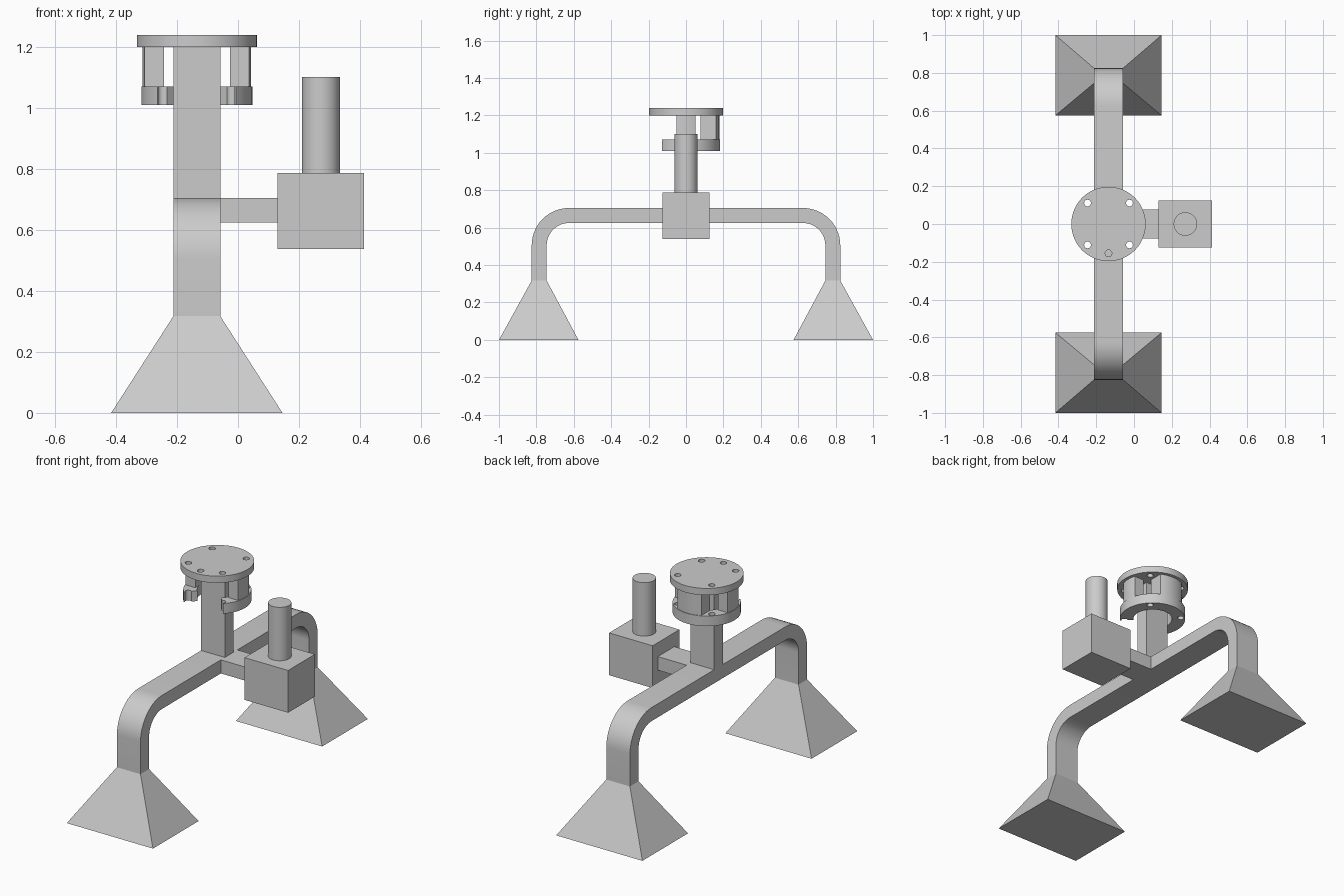
import bpy, bmesh
from math import sin, cos, radians, sqrt, atan2, degrees

if "Cube" in bpy.data.objects:
    bpy.data.objects.remove(bpy.data.objects["Cube"])

GREY = bpy.data.materials.new("light_grey")
GREY.use_nodes = True
GREY.diffuse_color = (0.6, 0.6, 0.6, 1)
GREY.node_tree.nodes["Principled BSDF"].inputs["Base Color"].default_value = (0.6, 0.6, 0.6, 1)

CX = -0.135      # centre line of the stand
HALF = 0.077     # half width of the flat bar


def arc(cx, cy, r, a0, a1, n):
    """Points along an arc, angles in degrees."""
    steps = [radians(a0 + (a1 - a0) * i / n) for i in range(n + 1)]
    return [(cx + r * cos(a), cy + r * sin(a)) for a in steps]


def finish(name, bm):
    bmesh.ops.recalc_face_normals(bm, faces=bm.faces[:])
    mesh = bpy.data.meshes.new(name)
    bm.to_mesh(mesh)
    bm.free()
    mesh.materials.append(GREY)
    obj = bpy.data.objects.new(name, mesh)
    bpy.context.collection.objects.link(obj)
    return obj


def prism(name, outline, lo, hi, axis="z"):
    """Extrude an outline: (x, y) along z, or (y, z) along x."""
    bm = bmesh.new()
    place = (lambda a, b: (a, b, lo)) if axis == "z" else (lambda a, b: (lo, a, b))
    face = bm.faces.new([bm.verts.new(place(a, b)) for a, b in outline])
    new = bmesh.ops.extrude_face_region(bm, geom=[face])["geom"]
    move = (0, 0, hi - lo) if axis == "z" else (hi - lo, 0, 0)
    bmesh.ops.translate(bm, vec=move, verts=[v for v in new if isinstance(v, bmesh.types.BMVert)])
    return finish(name, bm)


def box(name, x0, x1, y0, y1, z0, z1):
    return prism(name, [(x0, y0), (x1, y0), (x1, y1), (x0, y1)], z0, z1)


def cylinder(name, x, y, r, z0, z1, n=48):
    return prism(name, arc(x, y, r, 0, 360, n)[:-1], z0, z1)


def drill(obj, centres, r):
    """Cut vertical holes through a part."""
    for x, y in centres:
        cutter = cylinder("hole_cutter", x, y, r, 0.9, 1.4, 16)
        cutter.hide_render = True
        mod = obj.modifiers.new("hole", "BOOLEAN")
        mod.operation, mod.solver, mod.object = "DIFFERENCE", "EXACT", cutter
        bpy.context.view_layer.objects.active = obj
        bpy.ops.object.modifier_apply(modifier=mod.name)
        bpy.data.objects.remove(cutter)


def smooth(obj):
    bpy.ops.object.select_all(action="DESELECT")
    obj.select_set(True)
    bpy.context.view_layer.objects.active = obj
    bpy.ops.object.shade_smooth_by_angle(angle=radians(30))


# Bent bar: crossbeam and both legs in one profile
bend_y, bend_z, foot_z = 0.625, 0.505, 0.317
outline = [(0.825, foot_z)] + arc(bend_y, bend_z, 0.2, 0, 90, 14)
outline += arc(-bend_y, bend_z, 0.2, 90, 180, 14) + [(-0.825, foot_z), (-0.745, foot_z)]
outline += arc(-bend_y, bend_z, 0.12, 180, 90, 14)
outline += arc(bend_y, bend_z, 0.12, 90, 0, 14) + [(0.745, foot_z)]
smooth(prism("bent_bar", outline, CX - HALF, CX + HALF, "x"))

# Flared feet
for side, name in ((-1, "front_foot"), (1, "back_foot")):
    bm = bmesh.new()
    rings = []
    for z, hx, y0, y1 in ((0, 0.281, 0.575, 1.0), (foot_z, HALF, 0.745, 0.825)):
        corners = ((-hx, y0), (hx, y0), (hx, y1), (-hx, y1))
        rings.append([bm.verts.new((CX + x, side * y, z)) for x, y in corners])
    low, top = rings
    bm.faces.new(low)
    bm.faces.new(top)
    for i in range(4):
        j = (i + 1) % 4
        bm.faces.new((low[i], low[j], top[j], top[i]))
    finish(name, bm)

# Centre post, side arm and motor block
box("post", CX - HALF, CX + HALF, -0.04, 0.04, 0.7, 1.2)
box("side_arm", CX + HALF, 0.13, -HALF, HALF, 0.625, 0.705)
box("side_block", 0.13, 0.414, -0.125, 0.125, 0.538, 0.787)
smooth(cylinder("side_cylinder", 0.272, 0, 0.062, 0.787, 1.102))

# Top flange with screw holes
diagonal = [(CX + sx * 0.111, sy * 0.111) for sx in (-1, 1) for sy in (-1, 1)]
flange = cylinder("top_flange", CX, 0, 0.197, 1.2, 1.24, 64)
drill(flange, diagonal + [(CX, -0.155)], 0.018)
smooth(flange)

# Open lower ring, its ends cut through the front screw holes
R_OUT, R_IN = 0.182, 0.108
ring = prism("lower_ring", arc(CX, 0, R_OUT, -45, 225, 54) + arc(CX, 0, R_IN, 225, -45, 54), 1.01, 1.07)
drill(ring, diagonal, 0.018)
smooth(ring)

# Columns between ring and flange, rounded on the outside
R_COL = 0.178
for name, angle, inner, half in (("left_column", 0, R_IN, 0.05), ("back_column", 90, 0.078, HALF),
                                 ("right_column", 180, R_IN, 0.05)):
    spread = degrees(atan2(half, sqrt(R_COL ** 2 - half ** 2)))
    a = radians(angle)
    inside = [(CX + inner * cos(a) - s * half * sin(a), inner * sin(a) + s * half * cos(a)) for s in (1, -1)]
    smooth(prism(name, arc(CX, 0, R_COL, angle - spread, angle + spread, 12) + inside, 1.07, 1.2))
